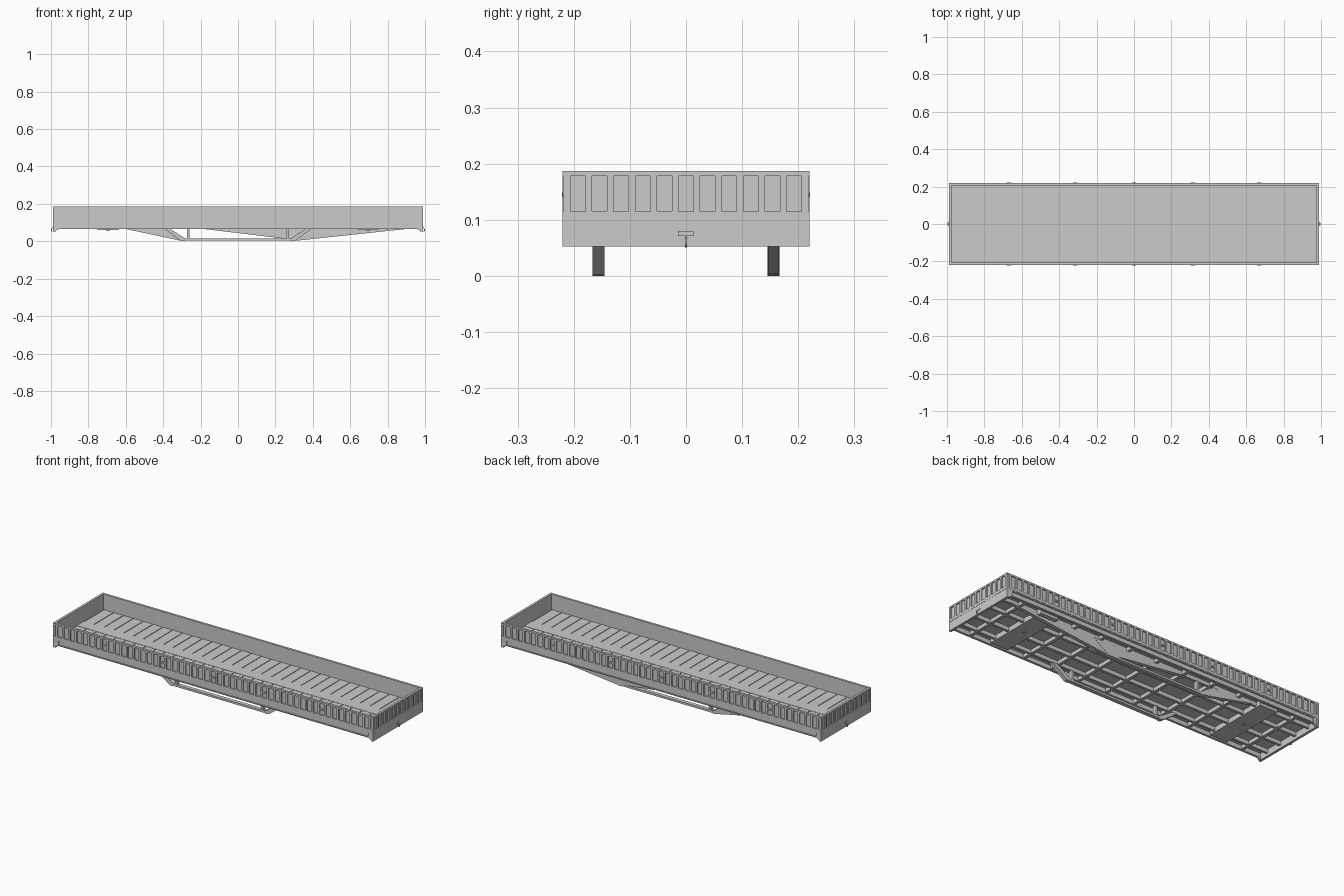
import bpy, bmesh, math
from mathutils import Matrix, Vector

if "Cube" in bpy.data.objects:
    bpy.data.objects.remove(bpy.data.objects["Cube"])


def make(name, bm):
    bmesh.ops.recalc_face_normals(bm, faces=bm.faces)
    me = bpy.data.meshes.new(name)
    bm.to_mesh(me)
    bm.free()
    ob = bpy.data.objects.new(name, me)
    bpy.context.collection.objects.link(ob)
    return ob


def add_box(bm, x0, x1, y0, y1, z0, z1):
    m = Matrix.Translation(((x0 + x1) / 2, (y0 + y1) / 2, (z0 + z1) / 2))
    m = m @ Matrix.Diagonal((abs(x1 - x0), abs(y1 - y0), abs(z1 - z0), 1))
    bmesh.ops.create_cube(bm, size=1, matrix=m)


def boxes(name, items):
    bm = bmesh.new()
    for b in items:
        add_box(bm, *b)
    return make(name, bm)


def add_prism(bm, pts, y0, y1):
    # extrude an x-z outline along y
    f = bm.faces.new([bm.verts.new((x, y0, z)) for x, z in pts])
    r = bmesh.ops.extrude_face_region(bm, geom=[f])
    bmesh.ops.translate(bm, vec=(0, y1 - y0, 0),
                        verts=[v for v in r['geom'] if isinstance(v, bmesh.types.BMVert)])


L, W = 0.985, 0.22          # half length and half width
T, D = 0.013, 0.006         # wall thickness and panel recess
Z0, Z1 = 0.10, 0.187


def panel_wall(name, half, n, matrix):
    # wall along local x, outside facing local -y, with recessed panels
    bm = bmesh.new()
    add_box(bm, -half, half, D, T, Z0, Z1)
    add_box(bm, -half, half, 0, D, 0.178, Z1)
    add_box(bm, -half, half, 0, D, Z0, 0.115)
    span = half - 0.008
    pitch = 2 * span / n
    for i in range(n + 1):
        c = -span + i * pitch
        a, b = max(c - 0.006, -half), min(c + 0.006, half)
        add_box(bm, a, b, 0, D, 0.115, 0.178)
    bm.transform(matrix)
    make(name, bm)


# Drop sides and ends
for tag, rot in (("front", 0), ("back", math.pi)):
    R = Matrix.Rotation(rot, 4, 'Z')
    panel_wall(tag + "_side_wall", L - 0.01, 49, R @ Matrix.Translation((0, -W, 0)))
for tag, rot in (("right", math.pi / 2), ("left", -math.pi / 2)):
    R = Matrix.Rotation(rot, 4, 'Z')
    panel_wall(tag + "_end_wall", W, 11, R @ Matrix.Translation((0, -L - 0.004, 0)))

# Side latches and hinges
latch = []
for s in (-1, 1):
    for x in (-0.67, -0.315, 0, 0.315, 0.67):
        latch.append((x - 0.012, x + 0.012, s * (W - D), s * (W + 0.001), 0.141, 0.149))
boxes("side_latches", latch)

# Deck: base, cross planks and centre strip
deck = [(-L + 0.01, L - 0.01, -W + 0.008, W - 0.008, 0.088, 0.097)]
n = 32
p = 2 * (L - 0.012) / n
for i in range(n):
    x = -L + 0.012 + i * p
    for y0, y1 in ((-0.207, -0.031), (0.035, 0.207)):
        deck.append((x + 0.002, x + p - 0.002, y0, y1, 0.096, 0.101))
boxes("floor_planks", deck)
boxes("centre_floor_strip", [(-0.975, 0.975, -0.03, 0.034, 0.096, 0.102)])

# Side sills as channels
sill = []
for s in (-1, 1):
    sill.append((-0.975, 0.975, s * 0.205, s * 0.213, 0.065, 0.10))
    sill.append((-0.975, 0.975, s * 0.205, s * 0.218, 0.065, 0.070))
    sill.append((-0.975, 0.975, s * 0.205, s * 0.218, 0.094, 0.10))
boxes("side_sills", sill)

# End beams with corner gussets, number-free plate and draw hook
for tag, s in (("right", 1), ("left", -1)):
    bm = bmesh.new()
    add_box(bm, s * 0.974, s * 0.988, -W, W, 0.052, Z0)
    for y in (-0.219, 0.205):
        add_prism(bm, [(s * 0.988, 0.052), (s * 0.974, 0.056), (s * 0.955, 0.068),
                       (s * 0.955, 0.1), (s * 0.988, 0.1)], y, y + 0.014)
    make(tag + "_end_beam", bm)
    boxes(tag + "_coupling_plate", [(s * 0.986, s * 0.991, -0.014, 0.013, 0.071, 0.080)])
    bm = bmesh.new()
    r0, r1, cx, cz = 0.005, 0.009, s * 0.991, 0.060
    arc = [math.radians(-150 + 30 * i) for i in range(9)]
    pts = [(cx + s * r1 * math.cos(a), cz + r1 * math.sin(a)) for a in arc]
    pts += [(cx + s * r0 * math.cos(a), cz + r0 * math.sin(a)) for a in reversed(arc)]
    add_prism(bm, pts, -0.0015, 0.0015)
    make(tag + "_draw_hook", bm)

# Underframe: long beams, cross beams and bolsters
beams = []
for s in (-1, 1):
    beams.append((-0.975, 0.975, s * 0.05, s * 0.064, 0.067, 0.09))
    beams.append((-0.975, 0.975, s * 0.150, s * 0.162, 0.067, 0.09))
boxes("long_beams", beams)
boxes("cross_beams", [(x - 0.008, x + 0.008, -0.206, 0.206, 0.068, 0.09)
                      for x in (-0.86, -0.52, -0.35, -0.175, 0, 0.175, 0.35, 0.52, 0.86)])
boxes("bolsters", [(x - 0.055, x + 0.055, -0.19, 0.19, 0.061, 0.088) for x in (-0.695, 0.695)])
for tag, x in (("left", -0.695), ("right", 0.695)):
    bm = bmesh.new()
    bmesh.ops.create_cone(bm, cap_ends=True, segments=12, radius1=0.008, radius2=0.008,
                          depth=0.008, matrix=Matrix.Translation((x, 0, 0.06)))
    make(tag + "_pivot_pin", bm)

# Trusses below both sides
for tag, s in (("front", -1), ("back", 1)):
    bm = bmesh.new()
    y0, y1 = s * 0.145, s * 0.167
    add_box(bm, -0.29, 0.29, y0, y1, 0.003, 0.014)
    for k in (-1, 1):
        add_prism(bm, [(k * 0.285, 0.0), (k * 0.305, 0.002), (k * 0.395, 0.068),
                       (k * 0.365, 0.068), (k * 0.28, 0.014)], y0, y1)
        add_box(bm, k * 0.26, k * 0.272, y0, y1, 0.01, 0.068)
    make(tag + "_truss", bm)

# Solid webs on the back truss
bm = bmesh.new()
add_prism(bm, [(-0.2, 0.068), (0.3, 0.008), (0.31, 0.003), (0.92, 0.068)], 0.146, 0.166)
add_prism(bm, [(-0.61, 0.068), (-0.3, 0.002), (-0.39, 0.068)], 0.146, 0.166)
make("back_truss_web", bm)
